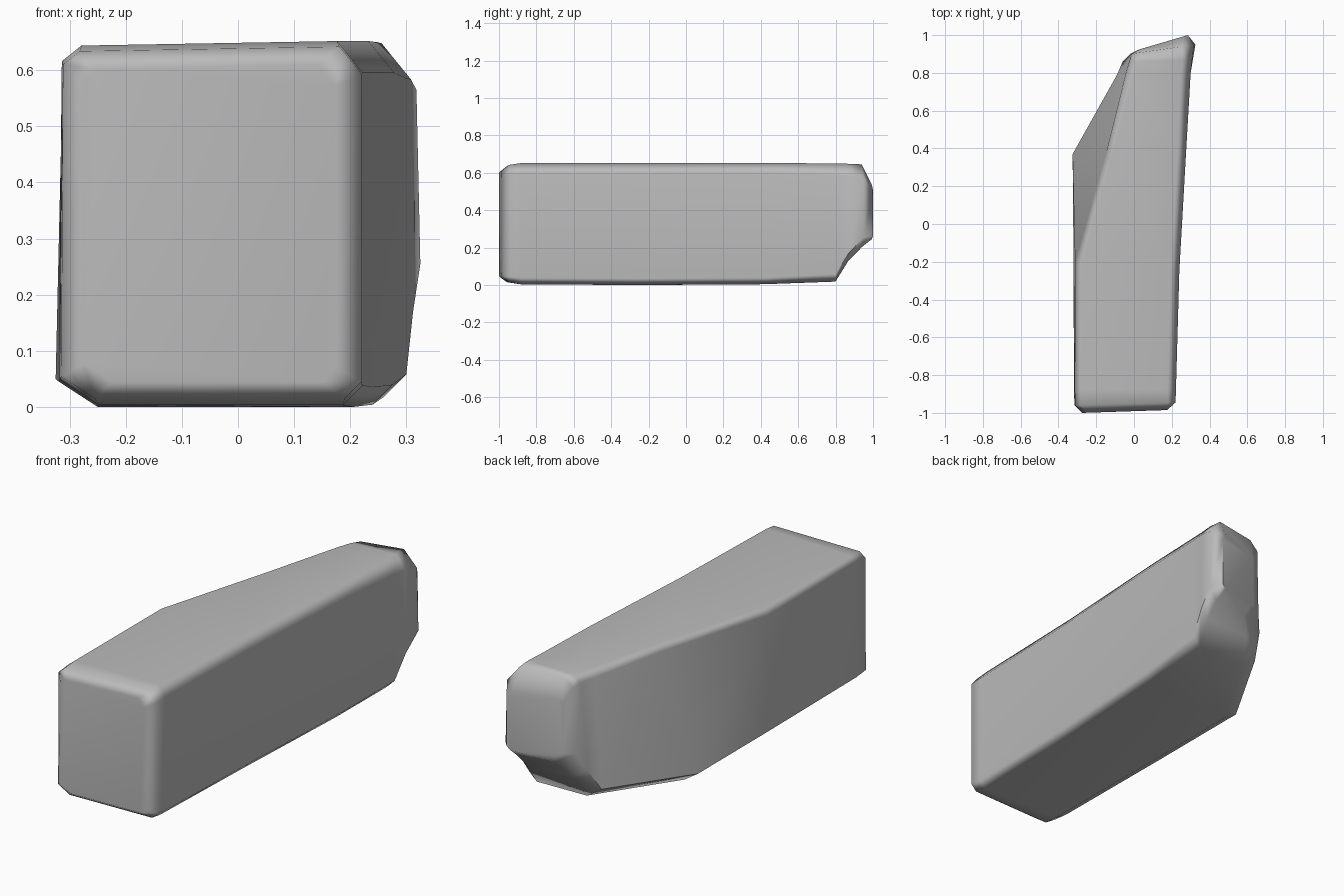
import bpy, bmesh

if "Cube" in bpy.data.objects:
    bpy.data.objects.remove(bpy.data.objects["Cube"])

stone = bpy.data.materials.new("stone grey")
stone.diffuse_color = (0.5, 0.5, 0.5, 1)
stone.use_nodes = True
stone.node_tree.nodes["Principled BSDF"].inputs["Base Color"].default_value = stone.diffuse_color

# Cross-sections from front to back:
# y left, y right, x left low, x left high, x right low, x right high, z low, z high, chamfer
sections = [
    (-1.00, -.985, -.275, -.275, .175, .175, .045, .610, .025),
    (-.96, -.945, -.315, -.312, .220, .220, .015, .642, .030),
    (-.88, -.88, -.318, -.314, .222, .222, .003, .652, .035),
    (-.20, -.25, -.320, -.312, .240, .240, .000, .652, .035),
    (.37, .42, -.325, -.145, .275, .278, .004, .652, .035),
    (.79, .80, -.090, -.045, .300, .300, .018, .650, .040),
    (.86, .87, -.060, -.025, .312, .308, .130, .648, .040),
    (.90, .95, -.020, -.012, .325, .318, .205, .645, .050),
    (.925, 1.00, .030, .030, .285, .285, .245, .540, .020),
]


def ring(bm, yl, yr, xlb, xlt, xrb, xrt, zb, zt, c):
    """Eight-sided chamfered section, slightly skewed in y and lower on the left."""
    zl = zt - 0.008
    pts = [(xlb + 2 * c, zb), (xrb - c, zb), (xrb, zb + c), (xrt, zt - 1.6 * c),
           (xrt - 1.3 * c, zt), (xlt + c, zl), (xlt, zl - c * .8), (xlb, zb + 1.3 * c)]
    x0, x1 = min(xlb, xlt), max(xrb, xrt)
    return [bm.verts.new((x, yl + (yr - yl) * (x - x0) / (x1 - x0), z)) for x, z in pts]


# Stone block: loft the sections and cap both ends
bm = bmesh.new()
rings = [ring(bm, *s) for s in sections]
for a, b in zip(rings, rings[1:]):
    for i in range(8):
        j = (i + 1) % 8
        bm.faces.new((a[i], a[j], b[j], b[i]))
bm.faces.new(rings[0])
bm.faces.new(rings[-1])
bmesh.ops.recalc_face_normals(bm, faces=bm.faces)
mesh = bpy.data.meshes.new("stone_block")
bm.to_mesh(mesh)
bm.free()
mesh.materials.append(stone)
block = bpy.data.objects.new("stone_block", mesh)
bpy.context.collection.objects.link(block)

# Soft worn edges, with flat sides kept flat by weighted normals
bpy.context.view_layer.objects.active = block
block.select_set(True)
bpy.ops.object.shade_smooth_by_angle(angle=1.0)
normals = block.modifiers.new("flat sides", 'WEIGHTED_NORMAL')
normals.keep_sharp = True
